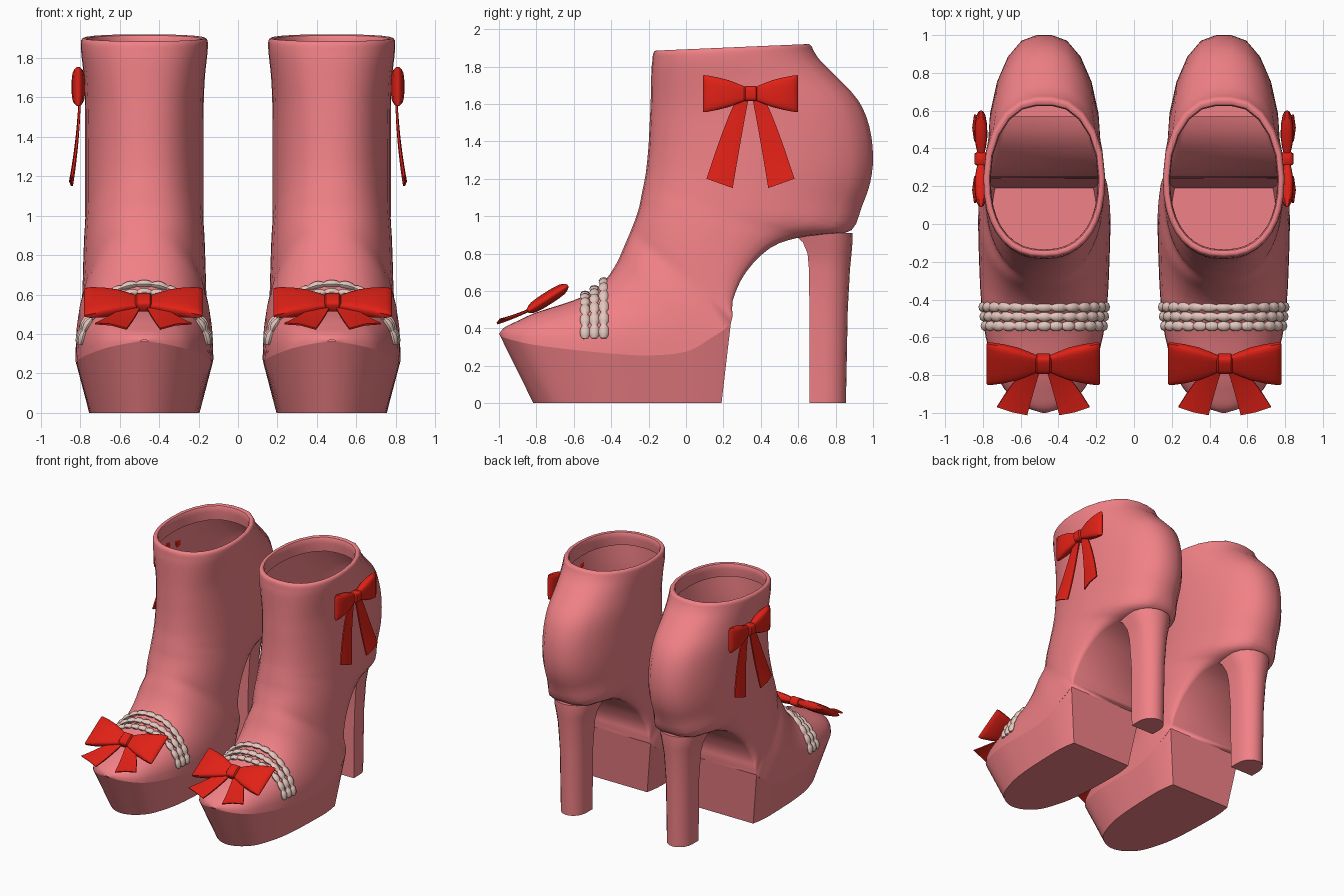
import bpy, bmesh, math
from mathutils import Vector
from mathutils.bvhtree import BVHTree

if "Cube" in bpy.data.objects:
    bpy.data.objects.remove(bpy.data.objects["Cube"])

CX = 0.475   # centre line of one boot; the other boot is mirrored


def material(name, rgb):
    m = bpy.data.materials.new(name)
    m.diffuse_color = (*rgb, 1)
    m.use_nodes = True
    m.node_tree.nodes["Principled BSDF"].inputs["Base Color"].default_value = m.diffuse_color
    return m


PINK = material("pink", (0.88, 0.22, 0.24))
RED = material("red", (0.75, 0.015, 0.008))
LACE = material("lace", (0.78, 0.57, 0.51))


def loft(bm, rings, caps=(True, True), skip=None):
    rows = [[bm.verts.new(p) for p in r] for r in rings]
    n = len(rows[0])
    for i in range(len(rows) - 1):
        for j in range(n):
            if skip and skip(i, j):
                continue
            k = (j + 1) % n
            bm.faces.new((rows[i][j], rows[i][k], rows[i + 1][k], rows[i + 1][j]))
    if caps[0]:
        bm.faces.new(rows[0][::-1])
    if caps[1]:
        bm.faces.new(rows[-1])


def finish(bm, name, mat, angle=35):
    bmesh.ops.remove_doubles(bm, verts=bm.verts, dist=1e-5)
    bmesh.ops.recalc_face_normals(bm, faces=bm.faces)
    me = bpy.data.meshes.new(name)
    bm.to_mesh(me)
    bm.free()
    me.materials.append(mat)
    ob = bpy.data.objects.new(name, me)
    bpy.context.collection.objects.link(ob)
    bpy.ops.object.select_all(action='DESELECT')
    ob.select_set(True)
    bpy.context.view_layer.objects.active = ob
    bpy.ops.object.shade_smooth_by_angle(angle=math.radians(angle))
    mod = ob.modifiers.new("other_boot", 'MIRROR')
    mod.use_mirror_merge = False
    return ob


def smooth_rows(rows, k):
    # Catmull-Rom interpolation of section parameters
    out = []
    for i in range(len(rows) - 1):
        p0, p1, p2, p3 = (rows[max(0, min(len(rows) - 1, i + d))] for d in (-1, 0, 1, 2))
        for t in (s / k for s in range(k)):
            out.append([0.5 * (2 * b + (c - a) * t + (2 * a - 5 * b + 4 * c - d) * t * t
                               + (3 * b - a - 3 * c + d) * t ** 3)
                        for a, b, c, d in zip(p0, p1, p2, p3)])
    return out + [list(rows[-1])]


# Boot upper sections: front y,z | sole/back y,z | half width, bottom half width, widest level
TOE = [
    (-1, .37, -.995, .362, .02), (-.97, .405, -.97, .35, .10), (-.9, .44, -.9, .33, .19),
    (-.8, .485, -.8, .31, .25), (-.6, .55, -.6, .285, .31), (-.5, .60, -.4, .265, .335),
    (-.43, .66, -.2, .255, .345), (-.37, .75, 0, .275, .35), (-.33, .84, .12, .34, .345),
    (-.30, .91, .24, .43, .325)]
ARCH = [
    (-.28, .96, .25, .55, .315, .29, .1), (-.265, 1.0, .32, .70, .31, .26, .2),
    (-.25, 1.05, .45, .83, .305, .22, .3), (-.24, 1.1, .6, .885, .30, .17, .4),
    (-.23, 1.15, .75, .90, .30, .13, .45), (-.222, 1.19, .885, .925, .30, .08, .5)]
SHAFT = [
    (-.215, 1.23, .94, 1.05, .30), (-.208, 1.29, .985, 1.18, .30), (-.2, 1.38, 1.0, 1.32, .30),
    (-.195, 1.48, .98, 1.48, .30), (-.19, 1.58, .92, 1.62, .302), (-.187, 1.68, .80, 1.75, .308),
    (-.185, 1.78, .72, 1.83, .318), (-.18, 1.83, .685, 1.88, .322), (-.175, 1.87, .67, 1.91, .32),
    (-.16, 1.885, .65, 1.92, .305), (-.135, 1.87, .625, 1.9, .285), (-.14, 1.78, .63, 1.8, .285)]
rows = [r + (r[4], 0) for r in TOE] + ARCH + [r + (.04, .5) for r in SHAFT]
K = 3
rows = smooth_rows(rows, K)
TOE_END = (len(TOE) - 1) * K


def section(ay, az, by, bz, w, wb, e, n=18, m=5):
    e, pts = max(e, 0), []
    for i in range(n + 1):
        a = math.pi * i / n
        c = math.cos(a)
        pts.append((math.copysign(abs(c) ** .85, c) * w, e + (1 - e) * max(math.sin(a), 0) ** .85))
    low = [(wb + (w - wb) * math.cos(math.pi / 2 * i / m),
            e * (1 - math.sin(math.pi / 2 * i / m))) for i in range(1, m + 1)]
    pts += [(-x, s) for x, s in low] + low[::-1]
    return [(CX + x, by + s * (ay - by), bz + s * (az - bz)) for x, s in pts]


bm = bmesh.new()
FLAT = 18 + 5   # strip under the foot, left open above the platform
loft(bm, [section(*r) for r in rows], (False, False), lambda i, j: i < TOE_END and j == FLAT)
surface = BVHTree.FromBMesh(bm)
finish(bm, "boot_upper", PINK)

# Platform sole, tapering inward to the ground
edge = [(r[4], r[2], r[3]) for r in rows[:TOE_END + 1]]
outline = edge + [(-x, y, z) for x, y, z in edge[::-1]]
bm = bmesh.new()
loft(bm, [[(CX + .8 * x, -.82 + (y + 1) * 1.01 / 1.24, 0) for x, y, z in outline],
          [(CX + x, y, z) for x, y, z in outline]], (True, False))
finish(bm, "platform_sole", PINK)

# Block heel with flat breast and rounded back
rings = []
for z, f, b, h in [(0, .66, .855, .1), (.5, .66, .865, .105), (.72, .657, .877, .12),
                   (.8, .65, .885, .135), (.86, .625, .89, .155), (.91, .57, .89, .17)]:
    mid = f + (b - f) * .4
    ring = [(CX + h, f, z)]
    ring += [(CX + h * math.cos(math.pi * i / 10), mid + (b - mid) * math.sin(math.pi * i / 10), z)
             for i in range(11)]
    rings.append(ring + [(CX - h, f, z)])
bm = bmesh.new()
loft(bm, rings)
finish(bm, "heel", PINK)

# Three gathered lace rows over the instep
bm = bmesh.new()
PUFFS, STEP = 13, 5
for y in (-.54, -.49, -.44):
    rings, centre = [], Vector((CX, y, .3))
    for i in range(PUFFS * STEP + 1):
        a = math.radians(8 + 164 * i / (PUFFS * STEP))
        d = Vector((math.cos(a), 0, math.sin(a)))
        hit = surface.ray_cast(centre, d)[0] or centre + d * .3
        r = .55 + .45 * math.sin(math.pi * (i % STEP) / STEP) ** .5
        rings.append([hit + d * (.006 + .02 * r * math.sin(t)) + Vector((0, .027 * r * math.cos(t), 0))
                      for t in (math.tau * q / 8 for q in range(8))])
    loft(bm, rings)
finish(bm, "lace_strap", LACE, 50)


def bow(name, origin, u, v, w, h, tail, tail_out, tail_w):
    u, v, origin = Vector(u), Vector(v).normalized(), Vector(origin)
    n = u.cross(v)
    bm = bmesh.new()

    def slab(cu, hv, dn, count=16, power=.5):
        out = []
        for t in (math.tau * (q + .5) / count for q in range(count)):
            c, s = math.cos(t), math.sin(t)
            out.append(origin + u * cu + v * math.copysign(abs(c) ** power, c) * hv
                       + n * math.copysign(abs(s) ** power, s) * dn)
        return out
    # knot
    loft(bm, [slab(x * w, hh * h, d) for x, hh, d in
              [(-.14, .17, .022), (-.11, .2, .034), (.11, .2, .034), (.14, .17, .022)]])
    for side in (-1, 1):
        # loop
        loft(bm, [slab(side * x * w, hh * h, d) for x, hh, d in
                  [(.08, .17, .016), (.25, .26, .027), (.45, .36, .034), (.7, .44, .033),
                   (.9, .49, .024), (.98, .5, .013), (1, .49, .004)]])
        # tail, widening and cut at a slant
        rings = []
        for t in (q / 8 for q in range(9)):
            cu = .03 + (tail_out - .03) * t ** .85
            hw = .025 + (tail_w - .025) * t ** .7
            ring = []
            for du, dn in ((-1, -1), (0, -1), (1, -1), (1, 1), (0, 1), (-1, 1)):
                ring.append(origin + u * side * (cu + du * hw)
                            - v * (tail * t - (du + 1) * .025 * t)
                            + n * (.04 * t * t - .008 + dn * .005 + .01 * (1 - abs(du)) * t))
            rings.append(ring)
        loft(bm, rings)
    finish(bm, name, RED, 40)


bow("toe_bow", (.48, -.74, .56), (1, 0, 0), (0, .83, .53), .30, .26, .30, .165, .08)
bow("side_bow", (.81, .345, 1.655), (0, 1, 0), (0, 0, 1), .255, .2, .505, .165, .07)
